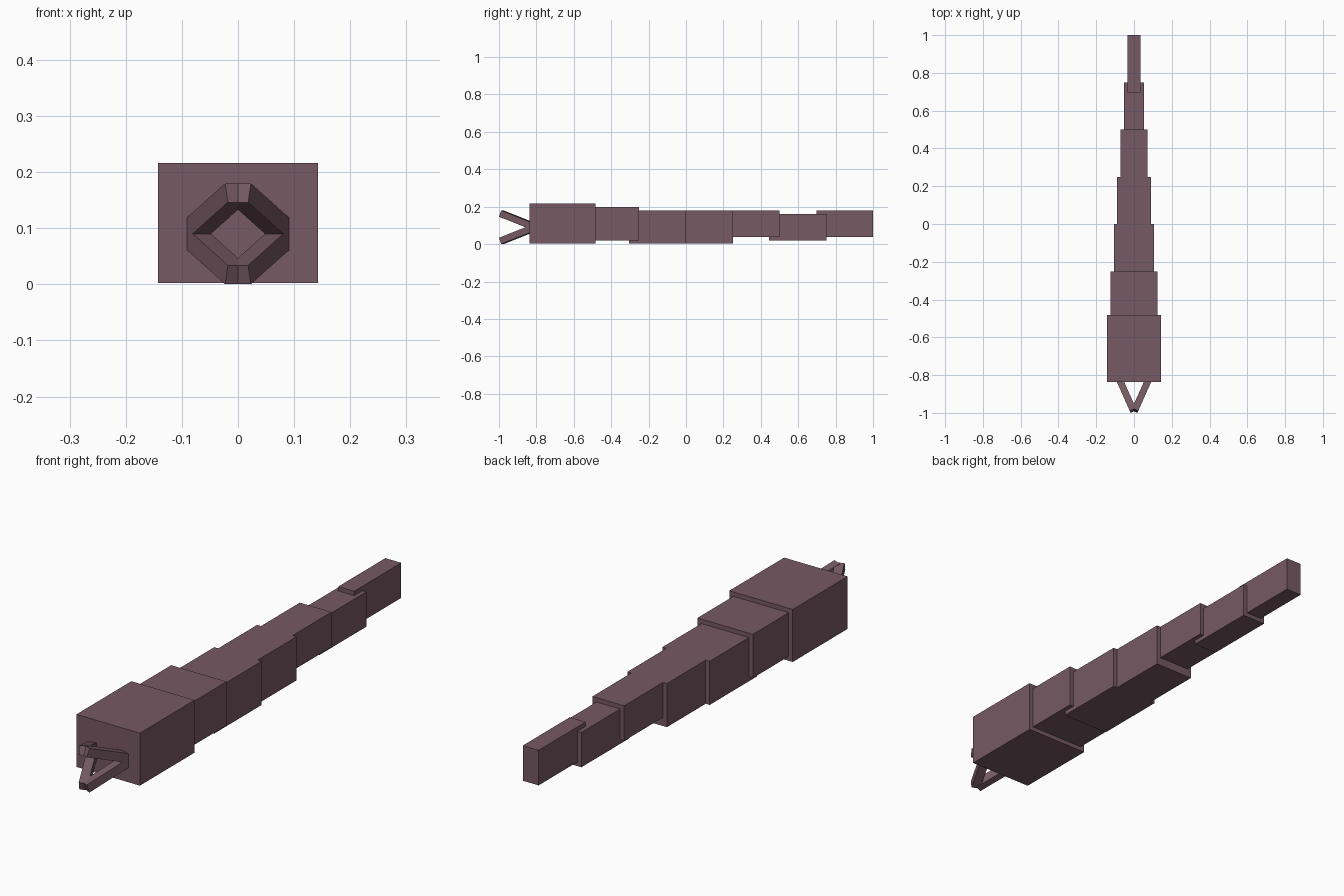
import bpy, bmesh, math
from mathutils import Vector, Matrix

if "Cube" in bpy.data.objects:
    bpy.data.objects.remove(bpy.data.objects["Cube"], do_unlink=True)

# Single dusky mauve colour
COLOUR = (0.18, 0.10, 0.125, 1.0)
mat = bpy.data.materials.new("dusky_mauve")
mat.use_nodes = True
mat.diffuse_color = COLOUR
bsdf = next(n for n in mat.node_tree.nodes if n.type == 'BSDF_PRINCIPLED')
bsdf.inputs["Base Color"].default_value = COLOUR
bsdf.inputs["Roughness"].default_value = 0.8


def box(name, matrix, size):
    """Unit cube scaled to size, then placed by matrix."""
    bm = bmesh.new()
    bmesh.ops.create_cube(bm, size=1.0)
    bmesh.ops.scale(bm, vec=size, verts=bm.verts)
    mesh = bpy.data.meshes.new(name)
    bm.to_mesh(mesh)
    bm.free()
    mesh.materials.append(mat)
    obj = bpy.data.objects.new(name, mesh)
    obj.matrix_world = matrix
    bpy.context.collection.objects.link(obj)
    return obj


# Head and tapering body: name, half width, y range, z range
SEGMENTS = [
    ("head", 0.143, -0.836, -0.483, 0.002, 0.216),
    ("neck_segment", 0.125, -0.483, -0.252, 0.020, 0.198),
    ("body_segment_1", 0.107, -0.305, 0.0, 0.002, 0.180),
    ("body_segment_2", 0.089, 0.0, 0.25, 0.002, 0.180),
    ("body_segment_3", 0.0715, 0.25, 0.50, 0.037, 0.180),
    ("tail_segment", 0.0535, 0.445, 0.75, 0.020, 0.162),
    ("tail_tip", 0.0357, 0.697, 1.0, 0.037, 0.180),
]
for name, hw, y0, y1, z0, z1 in SEGMENTS:
    centre = Vector((0, (y0 + y1) / 2, (z0 + z1) / 2))
    box(name, Matrix.Translation(centre), (2 * hw, y1 - y0, z1 - z0))

# Four jaw bars: from the sides of the head to an upper and a lower tip
THICK, LENGTH, MID_Z = 0.0357, 0.19, 0.09
YAW, PITCH = math.radians(24), math.radians(20)
for side, sx in (("left", 1), ("right", -1)):
    for level, sz in (("upper", 1), ("lower", -1)):
        rot = Matrix.Rotation(-sx * YAW, 4, 'Z') @ Matrix.Rotation(-sz * PITCH, 4, 'X')
        tip = Vector((sx * 0.0042, -0.987, MID_Z + sz * 0.073))
        place = Matrix.Translation(tip) @ rot @ Matrix.Translation((0, LENGTH / 2, 0))
        box(f"{level}_jaw_{side}", place, (THICK, LENGTH, THICK))
